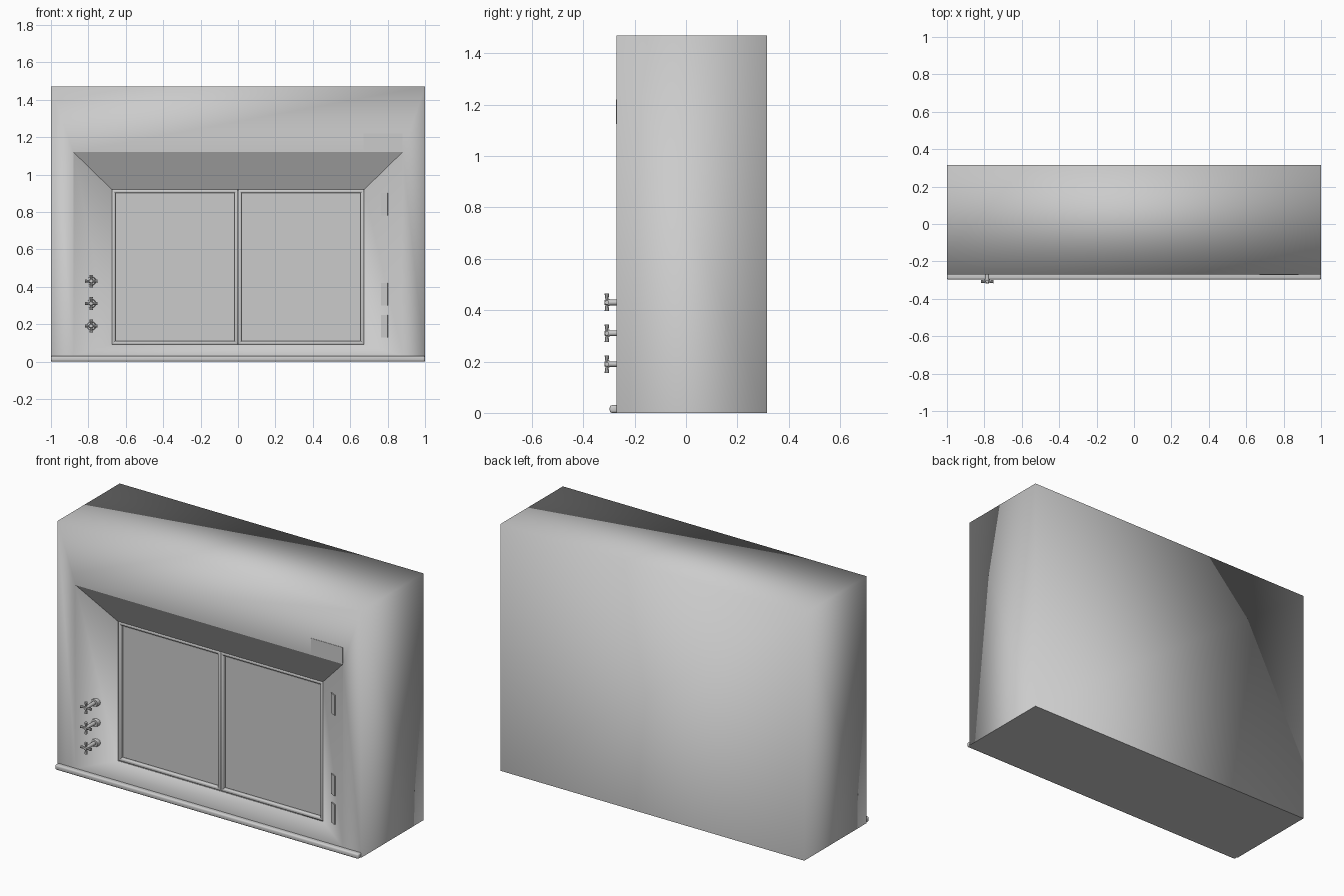
import bpy, bmesh, math
from mathutils import Matrix, Vector

if "Cube" in bpy.data.objects:
    bpy.data.objects.remove(bpy.data.objects["Cube"], do_unlink=True)

grey = bpy.data.materials.new("plain grey")
grey.use_nodes = True
grey.diffuse_color = (0.6, 0.6, 0.6, 1)
grey.node_tree.nodes["Principled BSDF"].inputs["Base Color"].default_value = (0.6, 0.6, 0.6, 1)

FRONT, BACK, TOP = -0.27, 0.315, 1.47
RECESS, PANE = -0.166, -0.142


def finish(bm, name, smooth_angle=None):
    mesh = bpy.data.meshes.new(name)
    bm.to_mesh(mesh)
    bm.free()
    ob = bpy.data.objects.new(name, mesh)
    bpy.context.collection.objects.link(ob)
    mesh.materials.append(grey)
    if smooth_angle:
        bpy.ops.object.select_all(action='DESELECT')
        ob.select_set(True)
        bpy.context.view_layer.objects.active = ob
        bpy.ops.object.shade_smooth_by_angle(angle=math.radians(smooth_angle))
    return ob


def add_box(bm, lo, hi, bevel=0):
    lo, hi = Vector(lo), Vector(hi)
    mat = Matrix.Translation((lo + hi) / 2) @ Matrix.Diagonal((*(hi - lo), 1))
    verts = bmesh.ops.create_cube(bm, size=1, matrix=mat)["verts"]
    if bevel:
        edges = list({e for v in verts for e in v.link_edges})
        bmesh.ops.bevel(bm, geom=edges, offset=bevel, segments=3, affect='EDGES', profile=0.5)


def add_rod(bm, x, z, y0, y1, r0, r1, sides=12):
    mat = Matrix.Translation((x, (y0 + y1) / 2, z)) @ Matrix.Rotation(-math.pi / 2, 4, 'X')
    bmesh.ops.create_cone(bm, cap_ends=True, segments=sides, radius1=r0, radius2=r1,
                          depth=y1 - y0, matrix=mat)


# Cabinet: concentric rectangles from the back, round the front and into the recess
bm = bmesh.new()
rings = []
for half, z0, z1, y in ((1, 0, TOP, BACK), (1, 0, TOP, FRONT), (0.88, 0.03, 1.12, FRONT),
                        (0.675, 0.09, 0.92, RECESS), (0.675, 0.09, 0.92, PANE)):
    rings.append([bm.verts.new((x, y, z)) for x, z in
                  ((-half, z0), (half, z0), (half, z1), (-half, z1))])
bm.faces.new(rings[0][::-1])
for a, b in zip(rings, rings[1:]):
    for i in range(4):
        j = (i + 1) % 4
        bm.faces.new((a[i], a[j], b[j], b[i]))
bm.faces.new(rings[-1])
bmesh.ops.recalc_face_normals(bm, faces=bm.faces[:])
for f in bm.faces:
    f.smooth = True


def sharpen(a, b):
    bm.edges.get((a, b)).smooth = False


for ring in (rings[3], rings[4]):
    for i in range(4):
        sharpen(ring[i], ring[(i + 1) % 4])
for i in (1, 2, 3):                       # recess mouth, sides and top
    sharpen(rings[2][i], rings[2][(i + 1) % 4])
for i in (2, 3):                          # upper recess corners
    sharpen(rings[2][i], rings[3][i])
sharpen(rings[0][0], rings[0][1])         # underside
sharpen(rings[1][0], rings[1][1])
for i in (0, 1):
    sharpen(rings[0][i], rings[1][i])
finish(bm, "cabinet")

# Two framed panels inside the recess
for name, x0, x1 in (("right", -0.675, 0), ("left", 0, 0.675)):
    bm = bmesh.new()
    w, z0, z1 = 0.02, 0.09, 0.92
    for lo, hi in (((x0, z0), (x0 + w, z1)), ((x1 - w, z0), (x1, z1)),
                   ((x0, z0), (x1, z0 + w)), ((x0, z1 - w), (x1, z1))):
        add_box(bm, (lo[0], RECESS, lo[1]), (hi[0], PANE, hi[1]), 0.007)
    finish(bm, name + "_panel_frame", 40)
    bm = bmesh.new()
    add_box(bm, (x0 + 0.025, PANE - 0.004, z0 + 0.025), (x1 - 0.025, PANE, z1 - 0.03))
    finish(bm, name + "_panel")

# Rounded ledge along the foot
bm = bmesh.new()
add_box(bm, (-1, -0.297, 0), (1, FRONT + 0.01, 0.03), 0.009)
finish(bm, "front_ledge", 40)


def wing_y(x):
    """Depth of the slanted recess side at x."""
    return FRONT + (0.88 - abs(x)) / (0.88 - 0.675) * (RECESS - FRONT)


# Cross-handled taps on the right wing
for n, z in enumerate((0.43, 0.31, 0.19)):
    x = -0.785
    y = wing_y(x)
    bm = bmesh.new()
    add_rod(bm, x, z, y - 0.012, y + 0.012, 0.022, 0.026)
    add_rod(bm, x, z, -0.30, y, 0.011, 0.011)
    add_rod(bm, x, z, -0.318, -0.298, 0.009, 0.014)
    for k in range(4):
        turn = Matrix.Translation((x, -0.308, z)) @ Matrix.Rotation(k * math.pi / 2, 4, 'Y')
        arm = turn @ Matrix.Translation((0.019, 0, 0)) @ Matrix.Rotation(math.pi / 2, 4, 'Y')
        bmesh.ops.create_cone(bm, cap_ends=True, segments=8, radius1=0.005, radius2=0.009,
                              depth=0.03, matrix=arm)
    finish(bm, f"tap_{n + 1}", 40)

# Slim slot plates on the left wing
slope = math.atan2(RECESS - FRONT, 0.88 - 0.675)
for n, z in enumerate((0.84, 0.36, 0.19)):
    bm = bmesh.new()
    add_box(bm, (-0.019, -0.006, -0.06), (0.019, 0.004, 0.06))
    ob = finish(bm, f"slot_plate_{n + 1}")
    ob.location = (0.785, wing_y(0.785), z)
    ob.rotation_euler.z = -slope

# Thin sign plate above the recess
bm = bmesh.new()
add_box(bm, (0.67, FRONT - 0.002, 1.125), (0.88, FRONT + 0.002, 1.22))
finish(bm, "sign_plate")
